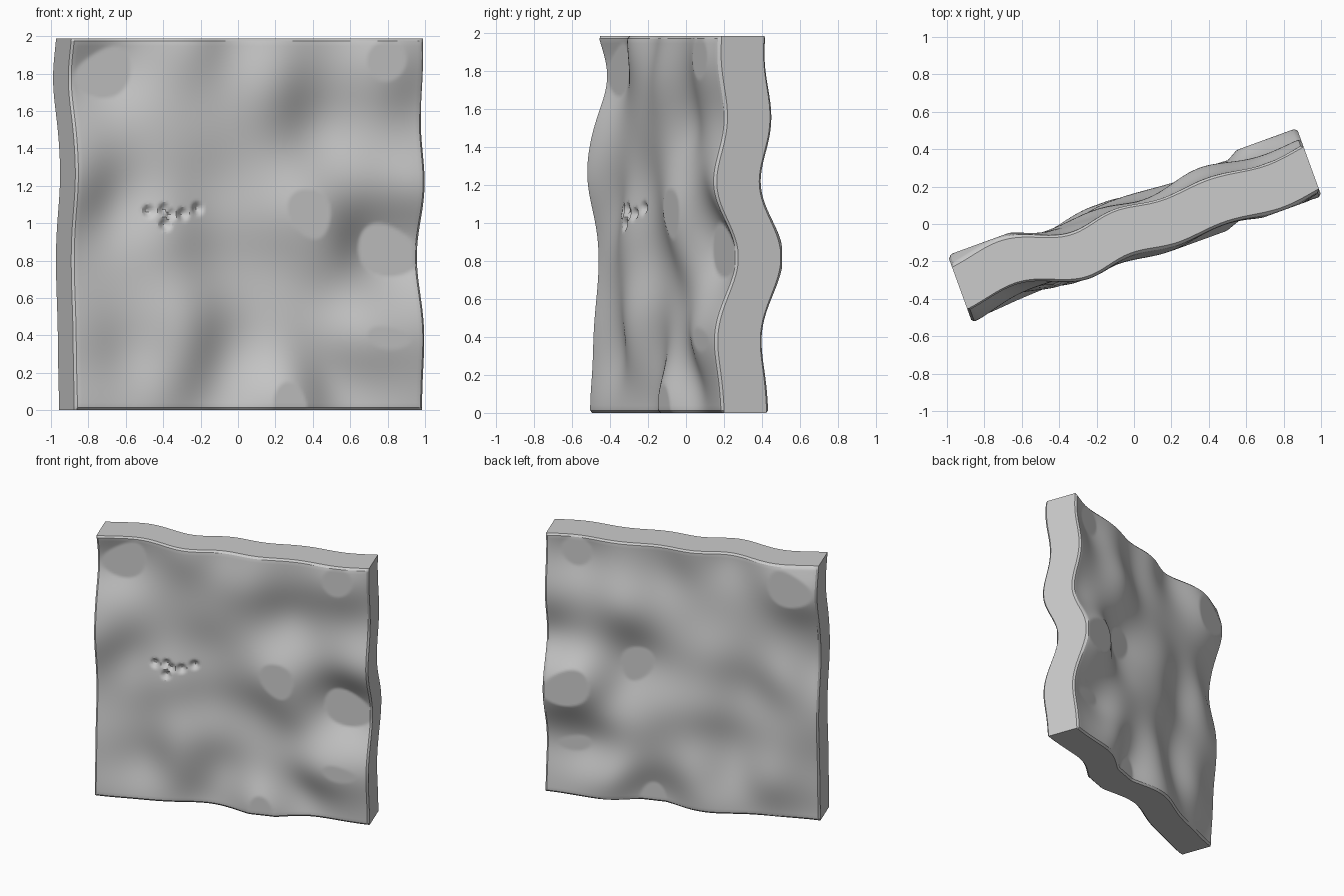
import bpy, bmesh, math

if "Cube" in bpy.data.objects:
    bpy.data.objects.remove(bpy.data.objects["Cube"])

N = 150            # grid cells per side
HALF = 0.993       # half width of the slab
THICK = 0.134      # half thickness
ANGLE = math.radians(20)
LOW, HIGH = -0.07, 0.05   # limits of the surface undulation
ROUND = 0.025      # softened rim radius
SPREAD = 0.17      # reach of each undulation control point

# Undulation control points: along the slab, height, depth (positive = towards the back)
WAVES = [
    (-.95, 2.0, .0), (-.77, 1.79, .075), (-.65, 2.0, .035), (-.3, 1.98, -.06), (-.1, 2.0, -.02),
    (.12, 1.75, -.07), (.15, 2.0, -.05), (.42, 2.0, -.035), (.77, 1.86, -.085), (.97, 2.0, -.045),
    (-.97, 1.5, -.03), (-.6, 1.5, .0), (-.25, 1.5, -.02), (.1, 1.45, -.03), (.42, 1.52, .03),
    (.7, 1.55, -.02), (.98, 1.55, -.01), (-.97, 1.2, -.06), (-.75, 1.1, .02), (-.5, .98, -.04),
    (-.2, 1.2, .01), (.08, 1.1, -.035), (.33, 1.09, -.09), (.66, 1.25, -.03), (.97, 1.2, -.07),
    (-.97, .82, .0), (-.15, .8, .02), (.15, .75, .01), (.47, .85, -.04), (.74, .9, .085),
    (.98, .8, .055), (-.7, .65, .0), (-.38, .55, -.055), (-.97, .4, -.03), (-.62, .3, .01),
    (-.1, .32, .03), (.17, .4, -.01), (.62, .37, -.06), (.98, .42, -.065), (-.95, .02, -.05),
    (-.6, .03, -.03), (-.22, .03, .03), (.26, .08, -.085), (.47, .2, .015), (.97, .05, -.03),
    (.45, .6, -.01), (-.97, 1.8, .05), (-.36, .3, -.035), (.72, .08, -.005),
]
# Small chips in the front face: along the slab, height
CHIPS = [(-.56, 1.07), (-.475, 1.08), (-.445, 1.055), (-.37, 1.055), (-.28, 1.085), (-.475, 1.0)]


def kernel(u, z, pu, pz):
    return math.exp(-((u - pu) ** 2 + (z - pz) ** 2) / (2 * SPREAD ** 2))


def solve_weights():
    """Weights that make the blended bumps pass near every control point."""
    mean = sum(p[2] for p in WAVES) / len(WAVES)
    rows = [[kernel(a[0], a[1], b[0], b[1]) + (0.03 if a is b else 0) for b in WAVES]
            + [a[2] - mean] for a in WAVES]
    n = len(rows)
    for k in range(n):
        p = max(range(k, n), key=lambda r: abs(rows[r][k]))
        rows[k], rows[p] = rows[p], rows[k]
        for r in range(n):
            if r != k:
                f = rows[r][k] / rows[k][k]
                rows[r] = [x - f * y for x, y in zip(rows[r], rows[k])]
    return mean, [rows[k][n] / rows[k][k] for k in range(n)]


MEAN, WEIGHTS = solve_weights()


def wave(u, z):
    """Smooth undulation, clipped so its extremes become flat patches."""
    d = MEAN + sum(w * kernel(u, z, p[0], p[1]) for w, p in zip(WEIGHTS, WAVES))
    return max(LOW, min(HIGH, d))


def chip(u, z):
    depth = 0.0
    for cu, cz in CHIPS:
        r = math.hypot(u - cu, z - cz) / 0.045
        if r < 1:
            depth = max(depth, 0.03 * (0.5 + 0.5 * math.cos(math.pi * r)))
    return depth


def rim(u, z):
    """Inward offset that rounds the rim of each broad face."""
    e = HALF - max(abs(u), abs(z - 1))
    if e >= ROUND:
        return 0.0
    return 0.6 * (ROUND - math.sqrt(max(0, ROUND ** 2 - (ROUND - e) ** 2)))


# Front and back sheets
bm = bmesh.new()
c, s = math.cos(ANGLE), math.sin(ANGLE)
front, back = [], []
for j in range(N + 1):
    z = 1 + HALF * (2 * j / N - 1)
    front.append([])
    back.append([])
    for i in range(N + 1):
        u = HALF * (2 * i / N - 1)
        d, r = wave(u, z), rim(u, z)
        for row, v in ((front, d - THICK + r + chip(u, z)), (back, d + THICK - r)):
            row[-1].append(bm.verts.new((u * c - v * s, u * s + v * c, z - 1 + HALF)))
for j in range(N):
    for i in range(N):
        for g in (front, back):
            bm.faces.new((g[j][i], g[j][i + 1], g[j + 1][i + 1], g[j + 1][i]))

# Side walls around the perimeter, kept flat and crisp
loop = ([(0, i) for i in range(N)] + [(j, N) for j in range(N)] +
        [(N, i) for i in range(N, 0, -1)] + [(j, 0) for j in range(N, 0, -1)])
for (a, b), (p, q) in zip(loop, loop[1:] + loop[:1]):
    bm.faces.new((front[a][b], back[a][b], back[p][q], front[p][q]))
bmesh.ops.recalc_face_normals(bm, faces=bm.faces)

mesh = bpy.data.meshes.new("wavy_slab")
bm.to_mesh(mesh)
bm.free()
slab = bpy.data.objects.new("wavy_slab", mesh)
bpy.context.collection.objects.link(slab)

# Single stone colour
mat = bpy.data.materials.new("stone_grey")
mat.diffuse_color = (0.6, 0.6, 0.6, 1)
mat.use_nodes = True
mat.node_tree.nodes["Principled BSDF"].inputs["Base Color"].default_value = mat.diffuse_color
mesh.materials.append(mat)

bpy.context.view_layer.objects.active = slab
slab.select_set(True)
bpy.ops.object.shade_smooth_by_angle(angle=math.radians(30))
